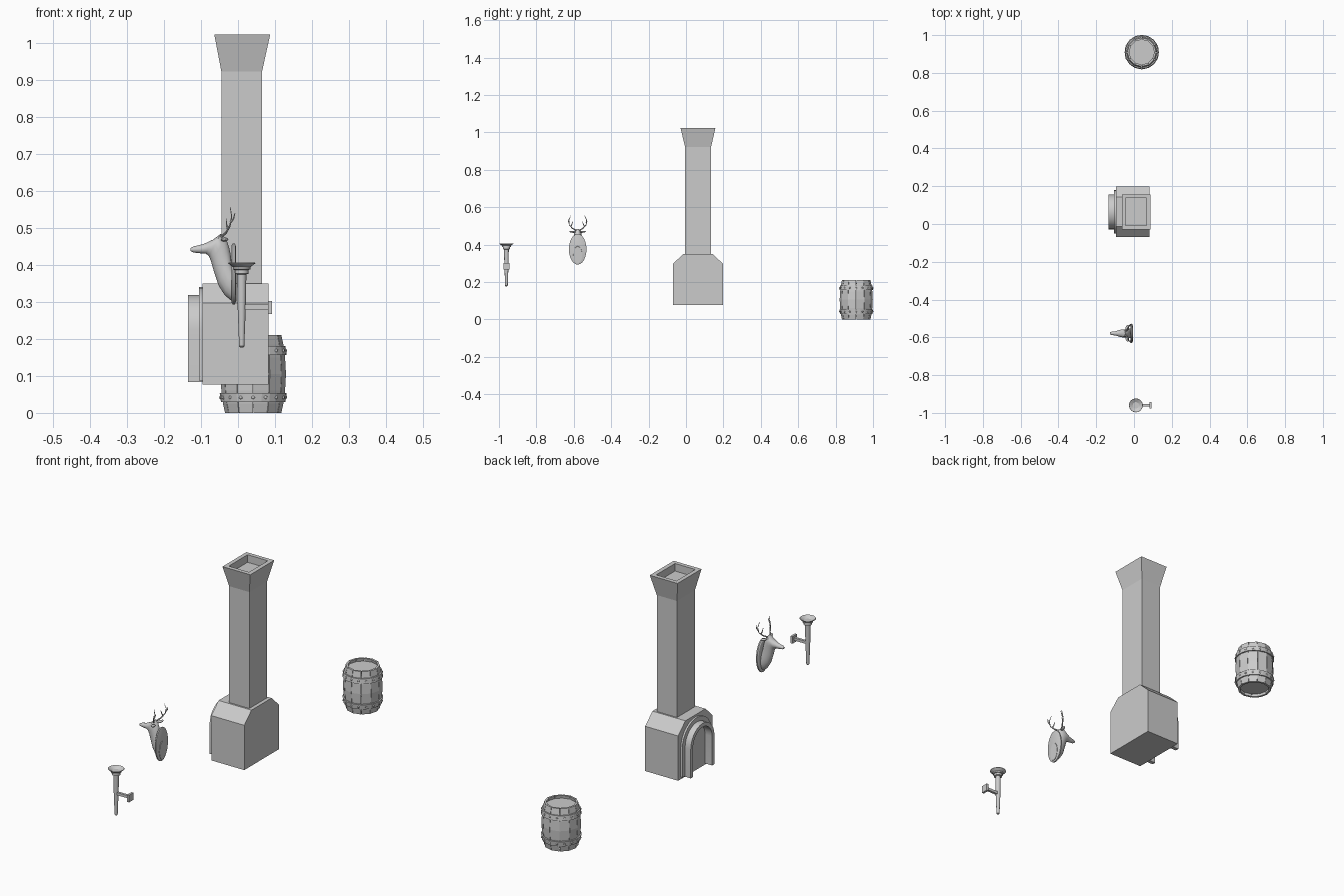
import bpy, bmesh, math
from math import sin, cos, pi
from mathutils import Matrix, Vector

if "Cube" in bpy.data.objects:
    bpy.data.objects.remove(bpy.data.objects["Cube"])


def finish(name, bm, smooth=None):
    bmesh.ops.remove_doubles(bm, verts=bm.verts, dist=1e-5)
    bmesh.ops.recalc_face_normals(bm, faces=bm.faces)
    me = bpy.data.meshes.new(name)
    bm.to_mesh(me)
    bm.free()
    ob = bpy.data.objects.new(name, me)
    bpy.context.collection.objects.link(ob)
    if smooth:
        bpy.ops.object.select_all(action='DESELECT')
        ob.select_set(True)
        bpy.context.view_layer.objects.active = ob
        bpy.ops.object.shade_smooth_by_angle(angle=math.radians(smooth))
    return ob


def loft(name, stacks, caps=True, smooth=None):
    """Skin each stack of equal-sized point rings."""
    bm = bmesh.new()
    for rings in stacks:
        vs = [[bm.verts.new(p) for p in r] for r in rings]
        for a, b in zip(vs, vs[1:]):
            n = len(a)
            for i in range(n):
                bm.faces.new((a[i], a[(i + 1) % n], b[(i + 1) % n], b[i]))
        if caps:
            bm.faces.new(vs[0])
            bm.faces.new(vs[-1])
    return finish(name, bm, smooth)


def lathe_rings(profile, n, x, y, off=0.0):
    return [[(x + r * cos(2 * pi * (i + off) / n), y + r * sin(2 * pi * (i + off) / n), z)
             for i in range(n)] for r, z in profile]


def rect(x0, x1, y0, y1, z):
    return [(x0, y0, z), (x1, y0, z), (x1, y1, z), (x0, y1, z)]


def box(name, x0, x1, y0, y1, z0, z1):
    return loft(name, [[rect(x0, x1, y0, y1, z0), rect(x0, x1, y0, y1, z1)]])


# ---- fireplace ----
FY = 0.064
hearth = [(-.134, .077), (.134, .077), (.134, .297), (.078, .35), (-.078, .35), (-.134, .297)]
loft("hearth_body", [[[(x, FY + y, z) for y, z in hearth] for x in (-.096, .083)]])

# chimney shaft, flared cap and sunken top
loft("chimney", [[rect(-.045, .065, -.005, .134, .345), rect(-.045, .065, -.005, .134, .922),
                  rect(-.064, .087, -.029, .157, 1.022), rect(-.044, .066, -.009, .137, 1.022),
                  rect(-.044, .066, -.009, .137, .985)]])


def arch(name, x0, x1, half, top, bottom, thick):
    spring = top - half
    path = [(1, 0, bottom - spring)] + [(cos(pi * i / 14), sin(pi * i / 14), 0) for i in range(15)]
    path.append((-1, 0, bottom - spring))
    rings = []
    for c, s, drop in path:
        o, i = half, half - thick
        rings.append([(x0, FY + o * c, spring + o * s + drop), (x1, FY + o * c, spring + o * s + drop),
                      (x1, FY + i * c, spring + i * s + drop), (x0, FY + i * c, spring + i * s + drop)])
    loft(name, [rings], smooth=30)


arch("outer_surround", -.105, -.094, .115, .34, .088, .022)
arch("fire_arch", -.135, -.094, .092, .318, .083, .018)

# ---- barrel ----
BX, BY, N = .041, .91, 12
curve = [(.076, 0), (.0815, .025), (.086, .06), (.0885, .105), (.086, .15), (.0815, .185), (.076, .21)]
staves = []
for k in range(N):
    a0, a1 = 2 * pi * (k + .02) / N, 2 * pi * (k + .98) / N
    staves.append([[(BX + q * cos(a), BY + q * sin(a), z)
                    for q, a in ((r, a0), (r, a1), (r - .01, a1), (r - .01, a0))] for r, z in curve])
loft("barrel_staves", staves)
for nm, z0, z1 in (("barrel_bottom", .015, .022), ("barrel_lid", .188, .195)):
    loft(nm, [lathe_rings([(.071, z0), (.071, z1)], N, BX, BY)])
bm = bmesh.new()
for nm, z0, z1, r0, r1 in (("lower_hoop", .03, .054, .087, .0905), ("upper_hoop", .156, .18, .0905, .087)):
    prof = [(.08, z0), (r0, z0), (r1, z1), (.08, z1), (.08, z0)]
    loft(nm, [lathe_rings(prof, 24, BX, BY)], caps=False)
    for k in range(16):
        a = 2 * pi * k / 16
        bmesh.ops.create_icosphere(bm, subdivisions=1, radius=.0055, matrix=Matrix.Translation(
            (BX + .087 * cos(a), BY + .087 * sin(a), (z0 + z1) / 2)))
finish("hoop_rivets", bm, 60)

# ---- wall torch ----
TX, TY = .01, -.96
torch = [(.004, .177), (.007, .18), (.0115, .30), (.0125, .374), (.019, .376), (.019, .386), (.024, .388),
         (.024, .394), (.037, .404), (.036, .406), (.017, .395)]
loft("torch", [lathe_rings(torch, 16, TX, TY)], smooth=30)
box("torch_bar", TX, .083, TY - .006, TY + .006, .279, .292)
box("torch_wall_plate", .081, .092, TY - .017, TY + .017, .267, .302)

# ---- mounted deer head ----
DY = -.579
plaque = [(-.006, .041), (-.008, .047), (-.014, .047), (-.018, .041)]
loft("plaque", [[[(x, DY + r * cos(2 * pi * i / 24), .375 + (r + .035) * sin(2 * pi * i / 24))
                  for i in range(24)] for x, r in plaque]], smooth=30)

# neck and head: lower point, upper point and half width of each section
sections = [(-.004, .300, -.004, .390, .024), (-.018, .303, -.016, .398, .026),
            (-.036, .318, -.018, .412, .025), (-.053, .345, -.020, .428, .023),
            (-.066, .385, -.024, .447, .021), (-.073, .410, -.032, .470, .021),
            (-.079, .424, -.046, .484, .021), (-.087, .430, -.067, .468, .018),
            (-.103, .431, -.093, .456, .011), (-.120, .433, -.118, .450, .009),
            (-.128, .437, -.128, .445, .005)]
rings = []
for xl, zl, xu, zu, w in sections:
    c, h = Vector(((xl + xu) / 2, DY, (zl + zu) / 2)), Vector(((xu - xl) / 2, 0, (zu - zl) / 2))
    rings.append([c + h * cos(2 * pi * i / 16) + Vector((0, w * sin(2 * pi * i / 16), 0)) for i in range(16)])
loft("deer_neck_and_head", [rings], smooth=50)

# ears and antlers, mirrored left and right
antler = [[(-.045, .009, .476), (-.032, .028, .487), (-.022, .045, .505), (-.017, .047, .530), (-.021, .037, .555)],
          [(-.020, .046, .515), (-.012, .049, .525), (-.008, .046, .540)],
          [(-.027, .037, .496), (-.031, .031, .508), (-.032, .025, .524)]]
for side, s in (("left", 1), ("right", -1)):
    bm = bmesh.new()
    d = Vector((.3, s, .1)).to_track_quat('Z', 'X').to_matrix().to_4x4()
    bmesh.ops.create_uvsphere(bm, u_segments=10, v_segments=6, radius=1, matrix=Matrix.Translation(
        (-.036, DY + s * .028, .468)) @ d @ Matrix.Diagonal((.005, .009, .017, 1)))
    finish(side + "_ear", bm, 60)
    tubes = []
    for path in antler:
        pts = [Vector((x, DY + s * y, z)) for x, y, z in path]
        tube = []
        for i, p in enumerate(pts):
            t = (pts[min(i + 1, len(pts) - 1)] - pts[max(i - 1, 0)]).normalized()
            u = t.cross(Vector((1, 0, 0))).normalized()
            v = t.cross(u)
            r = .0036 - .0026 * i / (len(pts) - 1)
            tube.append([p + r * (u * cos(pi * k / 3) + v * sin(pi * k / 3)) for k in range(6)])
        tubes.append(tube)
    loft(side + "_antler", tubes, smooth=50)
